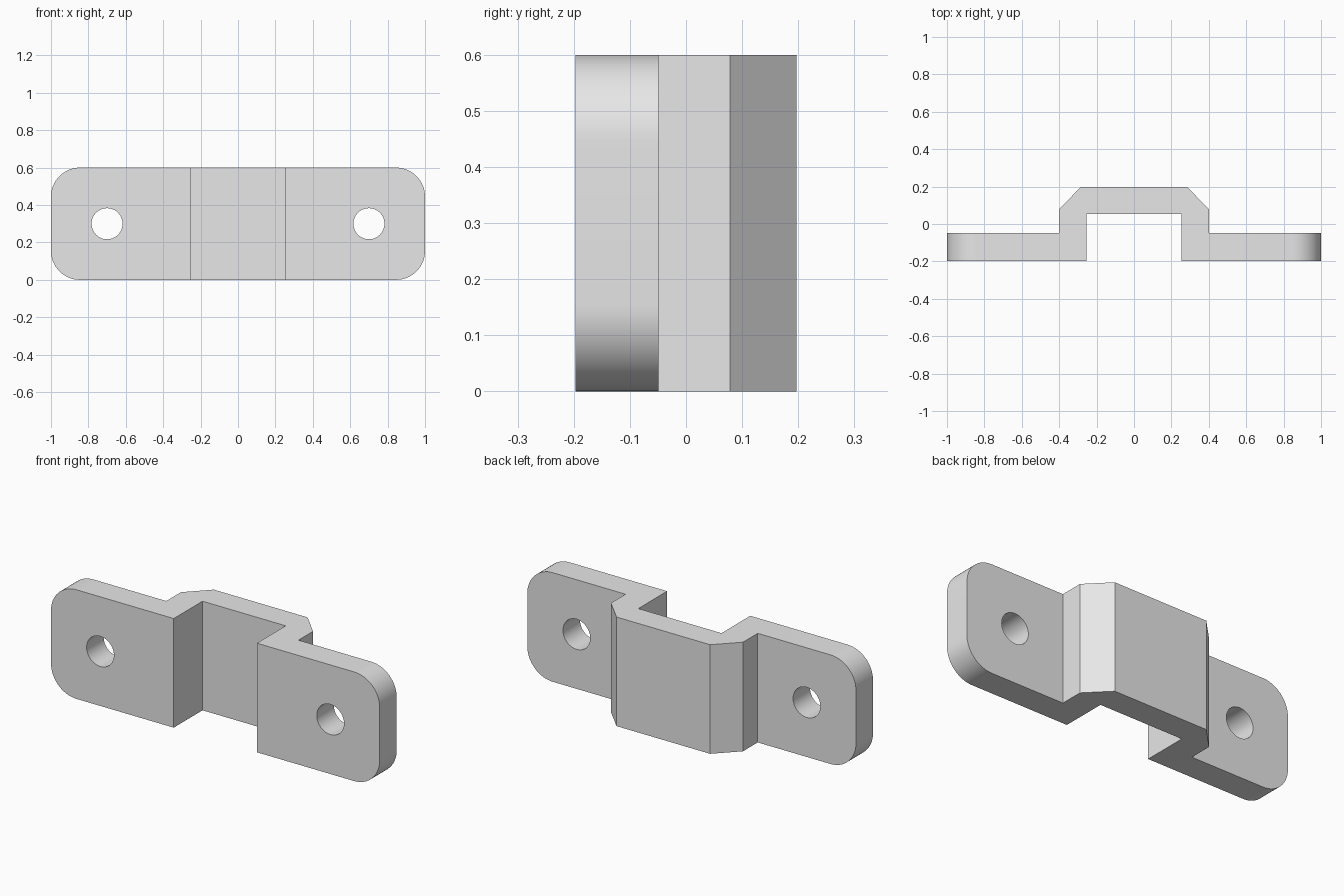
import bpy
import bmesh
from math import pi, radians

if "Cube" in bpy.data.objects:
    bpy.data.objects.remove(bpy.data.objects["Cube"], do_unlink=True)

HEIGHT = 0.6
CORNER = 0.155
HOLE_X, HOLE_R = 0.70, 0.083

grey = bpy.data.materials.new("light grey")
grey.use_nodes = True
colour = (0.8, 0.8, 0.8, 1)
grey.diffuse_color = colour
grey.node_tree.nodes["Principled BSDF"].inputs["Base Color"].default_value = colour

# Right half of the strap outline, mirrored to close the profile
half = [(0.253, 0.053), (0.253, -0.197), (1, -0.197), (1, -0.049),
        (0.402, -0.049), (0.402, 0.078), (0.285, 0.197)]
outline = half + [(-x, y) for x, y in reversed(half)]

# Extrude the outline upward
bm = bmesh.new()
base = bm.faces.new([bm.verts.new((x, y, 0)) for x, y in outline])
top = bmesh.ops.extrude_face_region(bm, geom=[base])["geom"]
bmesh.ops.translate(bm, vec=(0, 0, HEIGHT),
                    verts=[v for v in top if isinstance(v, bmesh.types.BMVert)])
bmesh.ops.recalc_face_normals(bm, faces=bm.faces)

# Round the outer corners of both tabs
corners = [e for e in bm.edges
           if all(abs(v.co.x) > 0.99 for v in e.verts)
           and abs(e.verts[0].co.y - e.verts[1].co.y) > 0.1]
bmesh.ops.bevel(bm, geom=corners, offset=CORNER, offset_type='OFFSET',
                segments=16, profile=0.5, affect='EDGES')

mesh = bpy.data.meshes.new("clamp_bracket")
bm.to_mesh(mesh)
bm.free()
mesh.materials.append(grey)
bracket = bpy.data.objects.new("clamp_bracket", mesh)
bpy.context.collection.objects.link(bracket)

# Drill one screw hole through each tab
for side in (-1, 1):
    bpy.ops.mesh.primitive_cylinder_add(
        vertices=48, radius=HOLE_R, depth=0.6,
        location=(side * HOLE_X, -0.12, HEIGHT / 2), rotation=(pi / 2, 0, 0))
    cutter = bpy.context.object
    cutter.name = "hole_cutter"
    cutter.hide_render = True
    cutter.data.materials.append(grey)
    bpy.ops.object.select_all(action='DESELECT')
    bracket.select_set(True)
    bpy.context.view_layer.objects.active = bracket
    drill = bracket.modifiers.new("screw_hole", 'BOOLEAN')
    drill.operation = 'DIFFERENCE'
    drill.solver = 'EXACT'
    drill.object = cutter
    bpy.ops.object.modifier_apply(modifier=drill.name)
    bpy.data.objects.remove(cutter, do_unlink=True)

bpy.ops.object.shade_smooth_by_angle(angle=radians(30))
